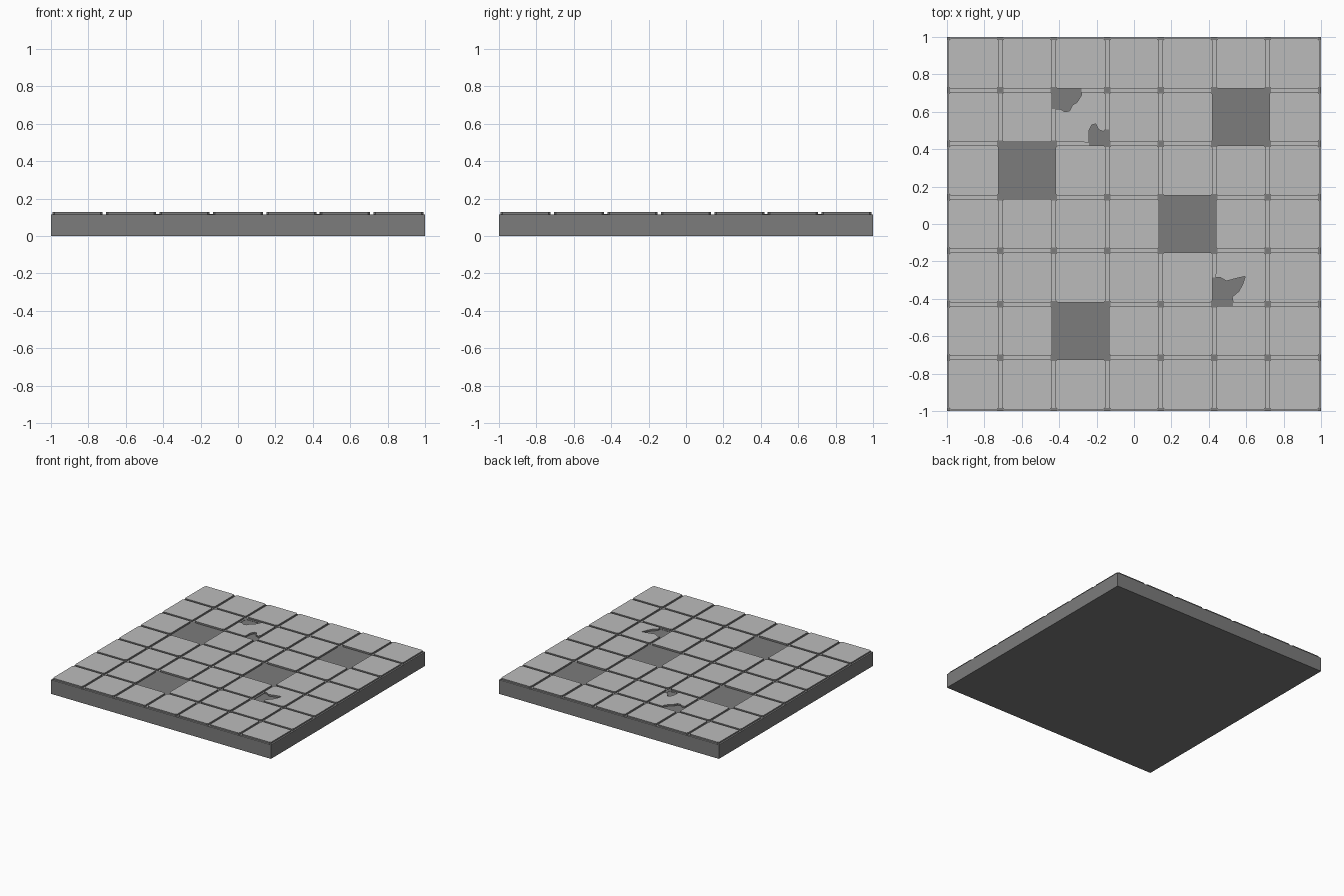
import bpy, bmesh

if "Cube" in bpy.data.objects:
    bpy.data.objects.remove(bpy.data.objects["Cube"])

N = 7
P = 2.0 / N            # tile pitch
G = 0.009              # half of the groove width
C = 0.011              # chamfer of tile corners
FLOOR, TOP = 0.115, 0.129
MISSING = {(1, 4), (5, 5), (4, 3), (2, 1)}


def material(name, v):
    m = bpy.data.materials.new(name)
    m.diffuse_color = (v, v, v, 1)
    m.use_nodes = True
    m.node_tree.nodes["Principled BSDF"].inputs["Base Color"].default_value = m.diffuse_color
    return m


light = material("light stone", 0.50)
dark = material("dark stone", 0.20)


def prism(bm, pts, z0, z1, top_index):
    """Extruded outline: dark sides, chosen material on the top."""
    lo = [bm.verts.new((x, y, z0)) for x, y in pts]
    hi = [bm.verts.new((x, y, z1)) for x, y in pts]
    n = len(pts)
    bm.faces.new(hi).material_index = top_index
    bm.faces.new(lo[::-1]).material_index = 1
    for i in range(n):
        j = (i + 1) % n
        bm.faces.new((lo[i], lo[j], hi[j], hi[i])).material_index = 1


def rect(x0, y0, x1, y1):
    x0, y0 = max(x0, -1), max(y0, -1)
    x1, y1 = min(x1, 1), min(y1, 1)
    return [(x0, y0), (x1, y0), (x1, y1), (x0, y1)]


def finish(bm, name):
    me = bpy.data.meshes.new(name)
    bm.to_mesh(me)
    bm.free()
    me.materials.append(light)
    me.materials.append(dark)
    bpy.context.collection.objects.link(bpy.data.objects.new(name, me))


# Base slab
bm = bmesh.new()
prism(bm, rect(-1, -1, 1, 1), 0, FLOOR, 1)
finish(bm, "base_slab")

# Ragged edges replacing a tile corner: corner number -> points, counterclockwise
BREAKS = {
    (2, 5): {
        1: [(-.24, .437), (-.24, .50), (-.225, .53), (-.205, .535),
            (-.19, .505), (-.165, .495), (-.152, .505)],
        3: [(-.28, .705), (-.28, .69), (-.305, .65), (-.33, .635),
            (-.345, .605), (-.37, .60), (-.395, .615), (-.42, .615)],
    },
    (5, 2): {
        0: [(.437, -.285), (.46, -.285), (.495, -.305), (.55, -.29), (.595, -.28),
            (.58, -.325), (.56, -.36), (.525, -.39), (.53, -.42)],
    },
}

# Tiles with clipped corners
bm = bmesh.new()
for i in range(N):
    for j in range(N):
        if (i, j) in MISSING:
            continue
        x0, y0 = -1 + i * P + G, -1 + j * P + G
        x1, y1 = x0 + P - 2 * G, y0 + P - 2 * G
        corners = [
            [(x0, y0 + C), (x0 + C, y0)], [(x1 - C, y0), (x1, y0 + C)],
            [(x1, y1 - C), (x1 - C, y1)], [(x0 + C, y1), (x0, y1 - C)],
        ]
        broken = BREAKS.get((i, j), {})
        pts = []
        for k in range(4):
            pts += broken.get(k, corners[k])
        prism(bm, pts, FLOOR, TOP, 0)
finish(bm, "tiles")

# Light grout strips in grooves between existing tiles
bm = bmesh.new()
E = 0.017
for i in range(N + 1):
    for j in range(N):
        c, a, b = -1 + i * P, -1 + j * P + E, -1 + (j + 1) * P - E
        if not {(i - 1, j), (i, j)} & MISSING:
            prism(bm, rect(c - G, a, c + G, b), FLOOR, FLOOR + .001, 0)
        if not {(j, i - 1), (j, i)} & MISSING:
            prism(bm, rect(a, c - G, b, c + G), FLOOR, FLOOR + .001, 0)
finish(bm, "grout_strips")

# Dark patches where the grout is broken out beside chipped tiles
bm = bmesh.new()
for r in [(-.438, .615, -.419, .72), (-.43, .704, -.28, .724),
          (-.24, .419, -.14, .438), (-.153, .43, -.134, .505),
          (.419, -.43, .438, -.285), (.43, -.438, .53, -.419)]:
    prism(bm, rect(*r), FLOOR, FLOOR + .002, 1)
finish(bm, "broken_grout")
